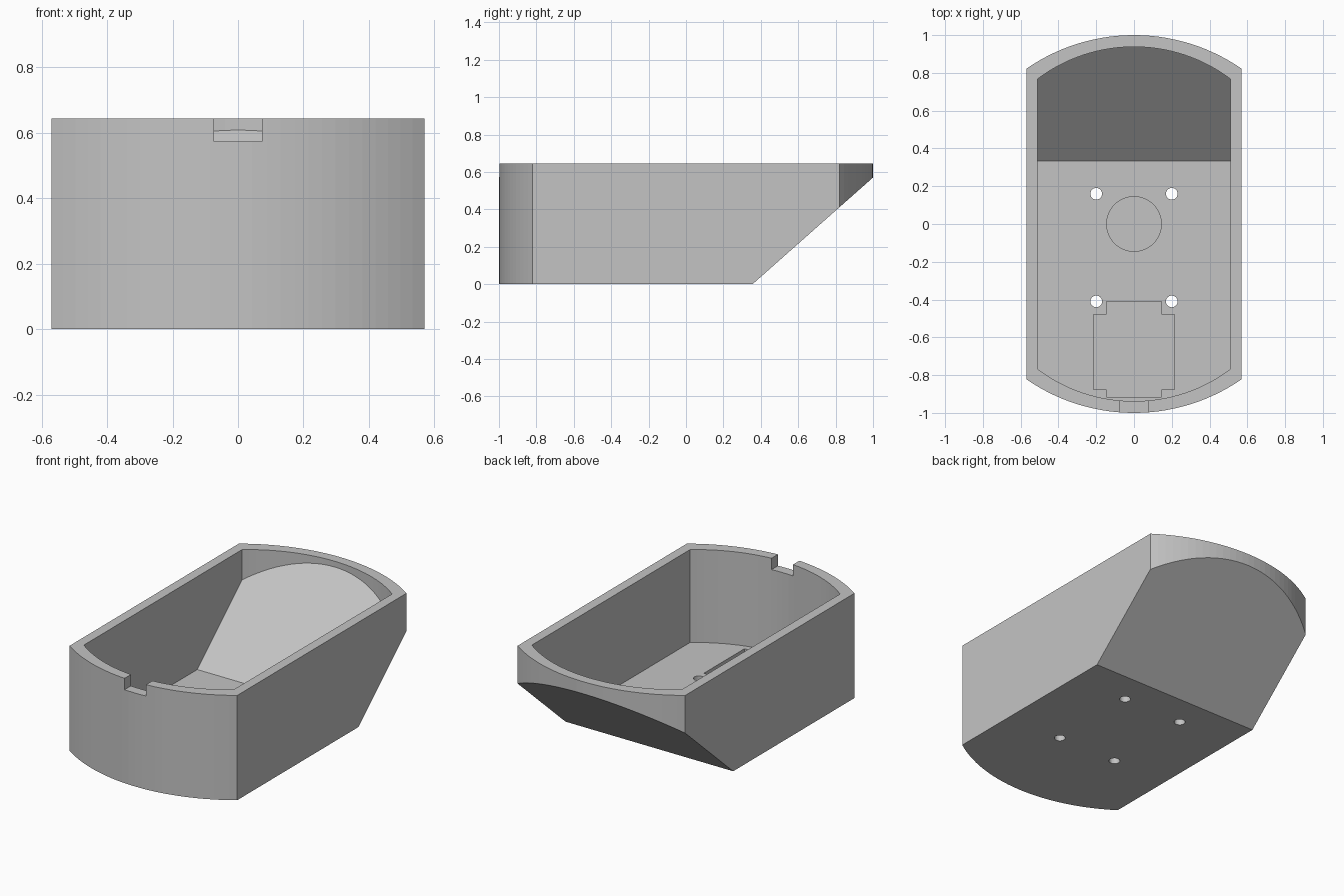
import bpy, bmesh, math
from mathutils import Vector

if "Cube" in bpy.data.objects:
    bpy.data.objects.remove(bpy.data.objects["Cube"], do_unlink=True)

HEIGHT = 0.644
FLOOR = 0.073
SLOPE = 0.885          # rise per unit of y on the raked end


def prism(name, outline, z0, z1, rake_y=None):
    """Extrude an outline; optionally slice off the rear below a raked plane."""
    bm = bmesh.new()
    face = bm.faces.new([bm.verts.new((x, y, z0)) for x, y in outline])
    top = bmesh.ops.extrude_face_region(bm, geom=[face])["geom"]
    verts = [v for v in top if isinstance(v, bmesh.types.BMVert)]
    bmesh.ops.translate(bm, verts=verts, vec=(0, 0, z1 - z0))
    if rake_y is not None:
        cut = bmesh.ops.bisect_plane(
            bm, geom=bm.verts[:] + bm.edges[:] + bm.faces[:], dist=1e-5,
            plane_co=(0, rake_y, z0), plane_no=Vector((0, SLOPE, -1)).normalized(),
            clear_outer=True)["geom_cut"]
        edges = [e for e in bm.edges if e.is_boundary]
        bmesh.ops.holes_fill(bm, edges=edges, sides=0)
    bmesh.ops.recalc_face_normals(bm, faces=bm.faces[:])
    mesh = bpy.data.meshes.new(name)
    bm.to_mesh(mesh)
    bm.free()
    obj = bpy.data.objects.new(name, mesh)
    bpy.context.collection.objects.link(obj)
    return obj


def bowed_outline(half_width, side_y, end_y, steps=28):
    """Straight sides with a shallow arc at each end."""
    sag = end_y - side_y
    radius = (half_width ** 2 + sag ** 2) / (2 * sag)
    spread = math.asin(half_width / radius)
    rear = []
    for i in range(steps + 1):
        a = spread * (1 - 2 * i / steps)
        rear.append((radius * math.sin(a), end_y - radius + radius * math.cos(a)))
    return rear + [(-x, -y) for x, y in rear]


def circle(cx, cy, r, n=32):
    return [(cx + r * math.cos(math.tau * i / n), cy + r * math.sin(math.tau * i / n))
            for i in range(n)]


def box(x, y0, y1):
    return [(-x, y0), (x, y0), (x, y1), (-x, y1)]


def carve(target, cutter):
    mod = target.modifiers.new("carve", 'BOOLEAN')
    mod.operation = 'DIFFERENCE'
    mod.solver = 'EXACT'
    mod.object = cutter
    bpy.context.view_layer.objects.active = target
    bpy.ops.object.modifier_apply(modifier=mod.name)
    bpy.data.objects.remove(cutter, do_unlink=True)


# Outer shell with raked rear underside
shell = prism("open_tray_housing", bowed_outline(0.57, 0.822, 1.0), 0, HEIGHT, 0.356)

# Main cavity, parallel to the outside
carve(shell, prism("cavity", bowed_outline(0.51, 0.768, 0.938), FLOOR, HEIGHT + 0.1, 0.333))

# Cable notch in the front rim
carve(shell, prism("notch", box(0.073, -1.1, -0.87), HEIGHT - 0.07, HEIGHT + 0.1))

# Shallow pockets in the floor: round seat and stepped rectangular seat
POCKET = FLOOR - 0.04
carve(shell, prism("round_pocket", circle(0, 0, 0.145, 48), POCKET, FLOOR + 0.1))
half = [(0.145, -0.915), (0.145, -0.875), (0.215, -0.875),
        (0.215, -0.48), (0.145, -0.48), (0.145, -0.41)]
stepped = half + [(-x, y) for x, y in reversed(half)]
carve(shell, prism("stepped_pocket", stepped, POCKET, FLOOR + 0.1))

# Four screw holes through the floor
for x in (-0.2, 0.2):
    for y in (-0.41, 0.16):
        carve(shell, prism("screw_hole", circle(x, y, 0.031, 24), -0.1, FLOOR + 0.1))

# Single grey finish
grey = bpy.data.materials.new("plain_grey")
grey.use_nodes = True
colour = (0.55, 0.55, 0.55, 1)
grey.diffuse_color = colour
grey.node_tree.nodes["Principled BSDF"].inputs["Base Color"].default_value = colour
shell.data.materials.clear()
shell.data.materials.append(grey)
for p in shell.data.polygons:
    p.material_index = 0
